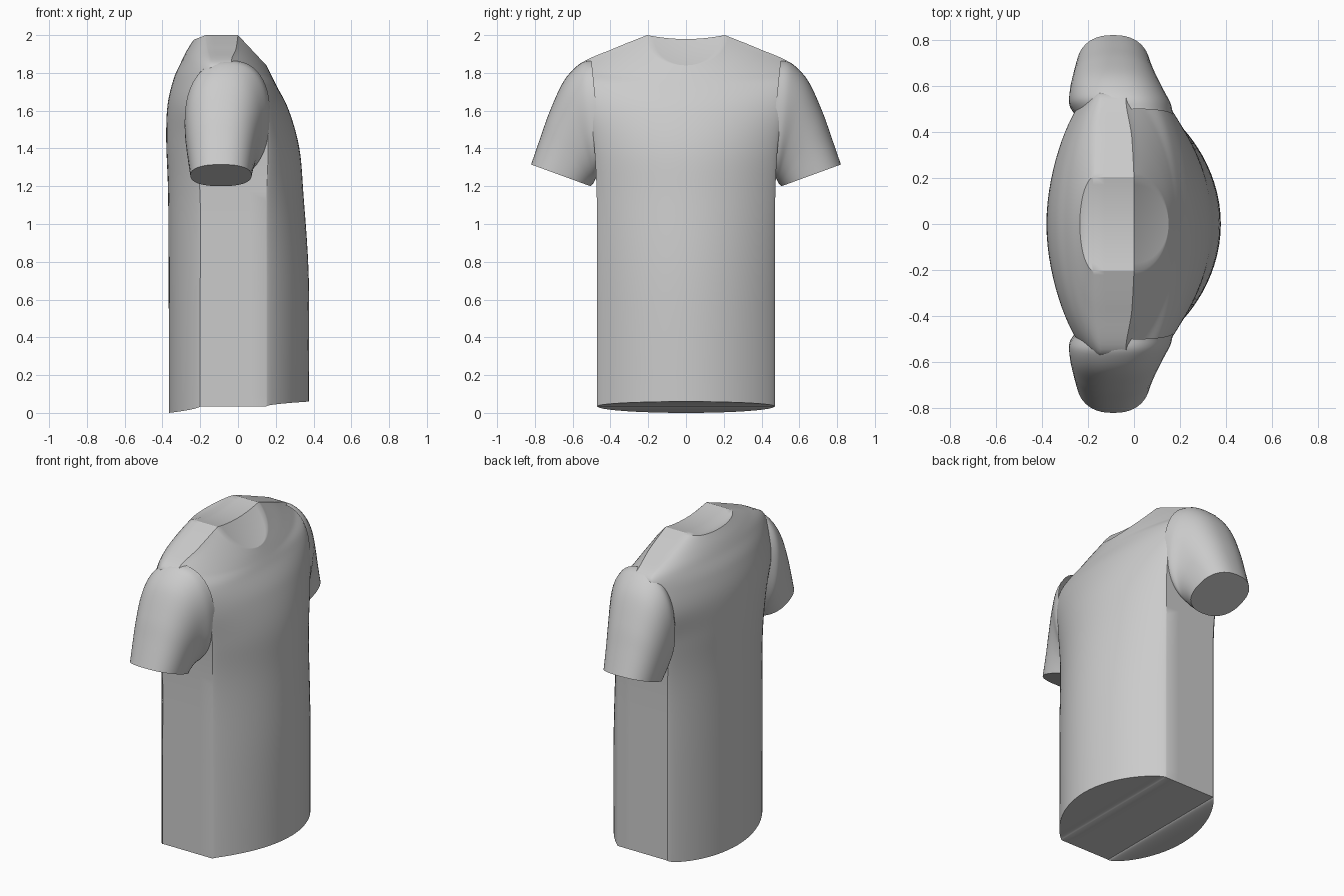
import bpy, bmesh, math

if "Cube" in bpy.data.objects:
    bpy.data.objects.remove(bpy.data.objects["Cube"])


def spline(rows, steps):
    """Catmull-Rom interpolation of parameter rows."""
    out = []
    pts = [rows[0]] + rows + [rows[-1]]
    for i in range(1, len(pts) - 2):
        for s in range(steps):
            t = s / steps
            out.append([0.5 * (2 * b + (c - a) * t + (2 * a - 5 * b + 4 * c - d) * t * t
                               + (3 * b - a - 3 * c + d) * t ** 3)
                        for a, b, c, d in zip(*pts[i - 1:i + 3])])
    return out + [list(rows[-1])]


def make(name, grids):
    """Quad grids welded into one smooth object."""
    bm = bmesh.new()
    for grid in grids:
        vs = [[bm.verts.new(p) for p in row] for row in grid]
        for r0, r1 in zip(vs, vs[1:]):
            for j in range(len(r0) - 1):
                bm.faces.new((r0[j], r0[j + 1], r1[j + 1], r1[j]))
    bmesh.ops.remove_doubles(bm, verts=bm.verts, dist=1e-4)
    bmesh.ops.recalc_face_normals(bm, faces=bm.faces)
    me = bpy.data.meshes.new(name)
    bm.to_mesh(me)
    bm.free()
    ob = bpy.data.objects.new(name, me)
    bpy.context.collection.objects.link(ob)
    bpy.ops.object.select_all(action='DESELECT')
    ob.select_set(True)
    bpy.context.view_layer.objects.active = ob
    bpy.ops.object.shade_smooth_by_angle(angle=math.radians(32))
    return ob


def half_ring(xf, zf, b, a, ys, zs, xb, zb, q):
    """Half outline from chest centre, along the side panel, to back centre."""
    n, pts = 16, []
    for i in range(n + 1):
        t = math.pi / 2 * i / n
        c, s = max(math.cos(t), 0.0), math.sin(t)
        pts.append((b + (xf - b) * c ** q, ys * s, zs + (zf - zs) * c))
    pts += [(b + (a - b) * k / 4, ys, zs) for k in range(1, 4)]
    for i in range(n, -1, -1):
        t = math.pi / 2 * i / n
        c, s = max(math.cos(t), 0.0), math.sin(t)
        pts.append((a + (xb - a) * c ** q, ys * s, zs + (zb - zs) * c))
    return pts


def cap(half, sag):
    """Surface spanning an outline from side to side."""
    m = 12
    rows = []
    for x, y, z in half:
        ks = [2 * k / m - 1 for k in range(m + 1)]
        rows.append([(x, y * k, z - sag * y * y * (1 - k * k)) for k in ks])
    return rows


# Body: chest x,z / panel front x, back x / side y,z / back x,z / roundness
BODY = [
    (0.375, 0.06, 0.15, -0.20, 0.470, 0.035, -0.365, 0.00, 1.7),
    (0.375, 0.70, 0.15, -0.20, 0.470, 0.65, -0.367, 0.65, 1.7),
    (0.347, 1.15, 0.15, -0.20, 0.472, 1.12, -0.370, 1.15, 1.7),
    (0.325, 1.40, 0.16, -0.22, 0.485, 1.40, -0.380, 1.44, 1.7),
    (0.270, 1.60, 0.15, -0.24, 0.510, 1.60, -0.373, 1.63, 1.7),
    (0.205, 1.73, 0.09, -0.20, 0.540, 1.75, -0.340, 1.77, 1.6),
    (0.180, 1.78, -0.03, -0.14, 0.560, 1.845, -0.300, 1.86, 1.4),
    (0.165, 1.81, -0.01, -0.16, 0.380, 1.93, -0.270, 1.92, 1.2),
    (0.150, 1.84, 0.00, -0.17, 0.205, 2.00, -0.235, 1.975, 1.0),
]
rings = [half_ring(*r) for r in spline(BODY, 7)]
mirrored = [[(x, -y, z) for x, y, z in r] for r in rings]
make("shirt_body", [rings, mirrored, cap(rings[0], 0), cap(rings[-1], 0.5)])

# Sleeves: outer y,z / underarm y,z / centre x / half width
SLEEVE = [
    (0.50, 1.865, 0.44, 1.28, -0.04, 0.21),
    (0.56, 1.85, 0.475, 1.245, -0.06, 0.22),
    (0.645, 1.76, 0.485, 1.225, -0.075, 0.205),
    (0.72, 1.60, 0.493, 1.213, -0.084, 0.187),
    (0.77, 1.46, 0.499, 1.206, -0.088, 0.174),
    (0.82, 1.315, 0.505, 1.20, -0.09, 0.162),
]


def sleeve_ring(side, oy, oz, iy, iz, cx, hx):
    pts = []
    for i in range(49):
        t = 2 * math.pi * i / 48
        c = math.copysign(abs(math.cos(t)) ** 0.85, math.cos(t))
        s = math.copysign(abs(math.sin(t)) ** 0.85, math.sin(t))
        pts.append((cx + hx * s, side * ((oy + iy) + (oy - iy) * c) / 2,
                    ((oz + iz) + (oz - iz) * c) / 2))
    return pts


for name, side in (("sleeve_left", 1), ("sleeve_right", -1)):
    grid = [sleeve_ring(side, *r) for r in spline(SLEEVE, 6)]
    hem = grid[-1]
    mid = tuple((a + b) / 2 for a, b in zip(hem[0], hem[24]))
    make(name, [grid, [hem, [mid] * len(hem)]])
